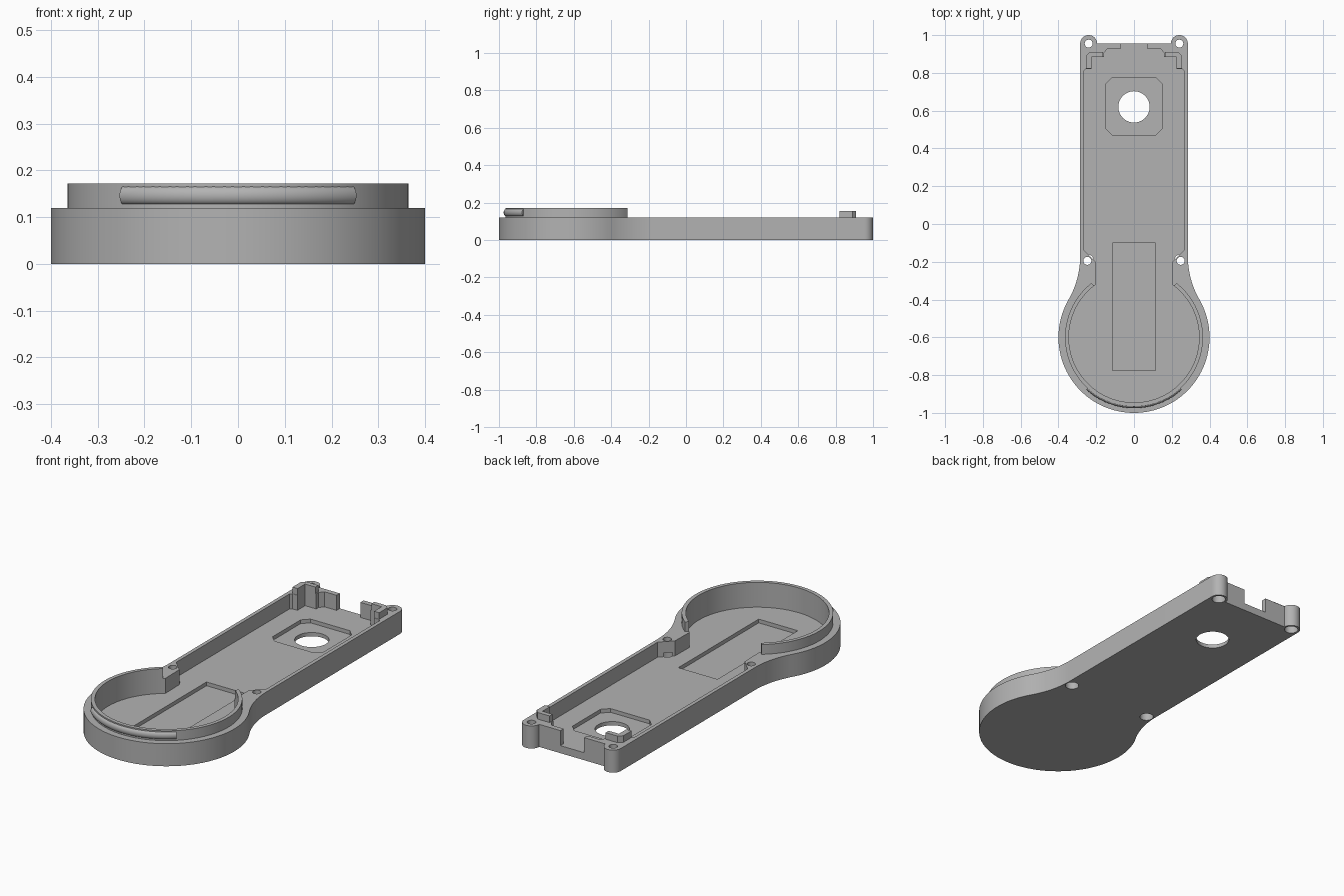
import bpy, bmesh
from math import sin, cos, radians, pi
from mathutils import Matrix

if "Cube" in bpy.data.objects:
    bpy.data.objects.remove(bpy.data.objects["Cube"])

grey = bpy.data.materials.new("plain_grey")
grey.use_nodes = True
colour = (0.45, 0.45, 0.45, 1)
grey.diffuse_color = colour
grey.node_tree.nodes["Principled BSDF"].inputs["Base Color"].default_value = colour

HEAD_Y = -0.6      # centre of the round head
FLOOR, RIM = 0.04, 0.12


def arc(cx, cy, r, start, end, steps=24):
    angles = [radians(start + (end - start) * i / steps) for i in range(steps + 1)]
    return [(cx + r * cos(a), cy + r * sin(a)) for a in angles]


def mirrored(half):
    """Close a right-hand half outline with its mirror image."""
    return half + [(-x, y) for x, y in reversed(half) if abs(x) > 1e-5]


def finish(name, bm):
    bmesh.ops.recalc_face_normals(bm, faces=bm.faces)
    mesh = bpy.data.meshes.new(name)
    bm.to_mesh(mesh)
    bm.free()
    mesh.materials.append(grey)
    obj = bpy.data.objects.new(name, mesh)
    bpy.context.collection.objects.link(obj)
    return obj


def prism(name, points, z0, z1):
    bm = bmesh.new()
    face = bm.faces.new([bm.verts.new((x, y, z0)) for x, y in points])
    top = bmesh.ops.extrude_face_region(bm, geom=[face])["geom"]
    bmesh.ops.translate(bm, vec=(0, 0, z1 - z0),
                        verts=[v for v in top if isinstance(v, bmesh.types.BMVert)])
    return finish(name, bm)


def select(obj):
    bpy.ops.object.select_all(action='DESELECT')
    obj.select_set(True)
    bpy.context.view_layer.objects.active = obj


def combine(target, tool, operation):
    select(target)
    mod = target.modifiers.new("combine", 'BOOLEAN')
    mod.operation, mod.solver, mod.object = operation, 'EXACT', tool
    bpy.ops.object.modifier_apply(modifier=mod.name)
    bpy.data.objects.remove(tool)


def disc(name, x, y, r, z0, z1):
    return prism(name, arc(x, y, r, 0, 352.5, 47), z0, z1)


# Outer shell: round head, flared neck, straight handle, rounded rear lugs
neck_r = 0.461
outline = (arc(0, HEAD_Y, 0.4, -90, 30, 40)
           + arc(0.285 + neck_r, -0.17, neck_r, 210, 180, 14)
           + arc(0.24, 0.955, 0.045, 0, 180, 20))
shell = prism("handle_shell", mirrored(outline), 0, RIM)

# Raised lip around the head, open toward the handle
lip = arc(0, HEAD_Y, 0.365, 52, -232, 90) + [(0, HEAD_Y)]
combine(shell, prism("head_lip", lip, 0.1, 0.172), 'UNION')

# Raised corner brackets by the rear lugs
for s in (1, -1):
    bracket = [(0.165, 0.822), (0.255, 0.822), (0.255, 0.89), (0.235, 0.91), (0.165, 0.91)]
    combine(shell, prism("corner_bracket", [(s * x, y) for x, y in bracket], 0.1, 0.155), 'UNION')

# Interior cavity with the neck blocks, corner blocks and rear opening
cavity = (arc(0, HEAD_Y, 0.345, -90, 54, 45)
          + [(0.205, -0.2), (0.265, -0.14), (0.265, 0.81), (0.255, 0.82),
             (0.225, 0.82), (0.225, 0.885), (0.16, 0.885), (0.16, 0.905),
             (0.14, 0.928), (0.07, 0.928), (0.07, 1.1)])
combine(shell, prism("cavity", mirrored(cavity), FLOOR, 0.3), 'DIFFERENCE')

# Floor recesses and the large opening
slot = mirrored([(0.115, -0.775), (0.115, -0.1)])
combine(shell, prism("slot_recess", slot, 0.02, 0.08), 'DIFFERENCE')
pad = mirrored([(0.115, 0.47), (0.15, 0.505), (0.15, 0.74), (0.115, 0.775)])
combine(shell, prism("pad_recess", pad, 0.02, 0.08), 'DIFFERENCE')
combine(shell, disc("opening", 0, 0.62, 0.083, -0.1, 0.2), 'DIFFERENCE')

# Screw holes, widened underneath
for s in (1, -1):
    for x, y in ((0.24, 0.955), (0.247, -0.195)):
        combine(shell, disc("screw_hole", s * x, y, 0.021, -0.1, 0.3), 'DIFFERENCE')
        combine(shell, disc("screw_recess", s * x, y, 0.034, -0.1, 0.06), 'DIFFERENCE')

# Rounded snap ridge across the front of the lip
bm = bmesh.new()
start = Matrix.Rotation(radians(-132.5), 3, 'Z')
profile = []
for i in range(13):
    a = -pi / 2 + pi * i / 12
    p = start @ Matrix.Identity(3).col[0] * (0.361 + 0.014 * cos(a))
    profile.append(bm.verts.new((p.x, p.y + HEAD_Y, 0.1465 + 0.0195 * sin(a))))
first = bm.faces.new(profile)
bmesh.ops.spin(bm, geom=[first], cent=(0, HEAD_Y, 0), axis=(0, 0, 1),
               angle=radians(85), steps=40, use_duplicate=False)
if not any(f is first for f in bm.faces):
    ends = [e for e in bm.edges if e.is_boundary]
    bmesh.ops.holes_fill(bm, edges=ends, sides=0)
ridge = finish("snap_ridge", bm)

for obj in (shell, ridge):
    select(obj)
    bpy.ops.object.shade_smooth_by_angle(angle=radians(30))
